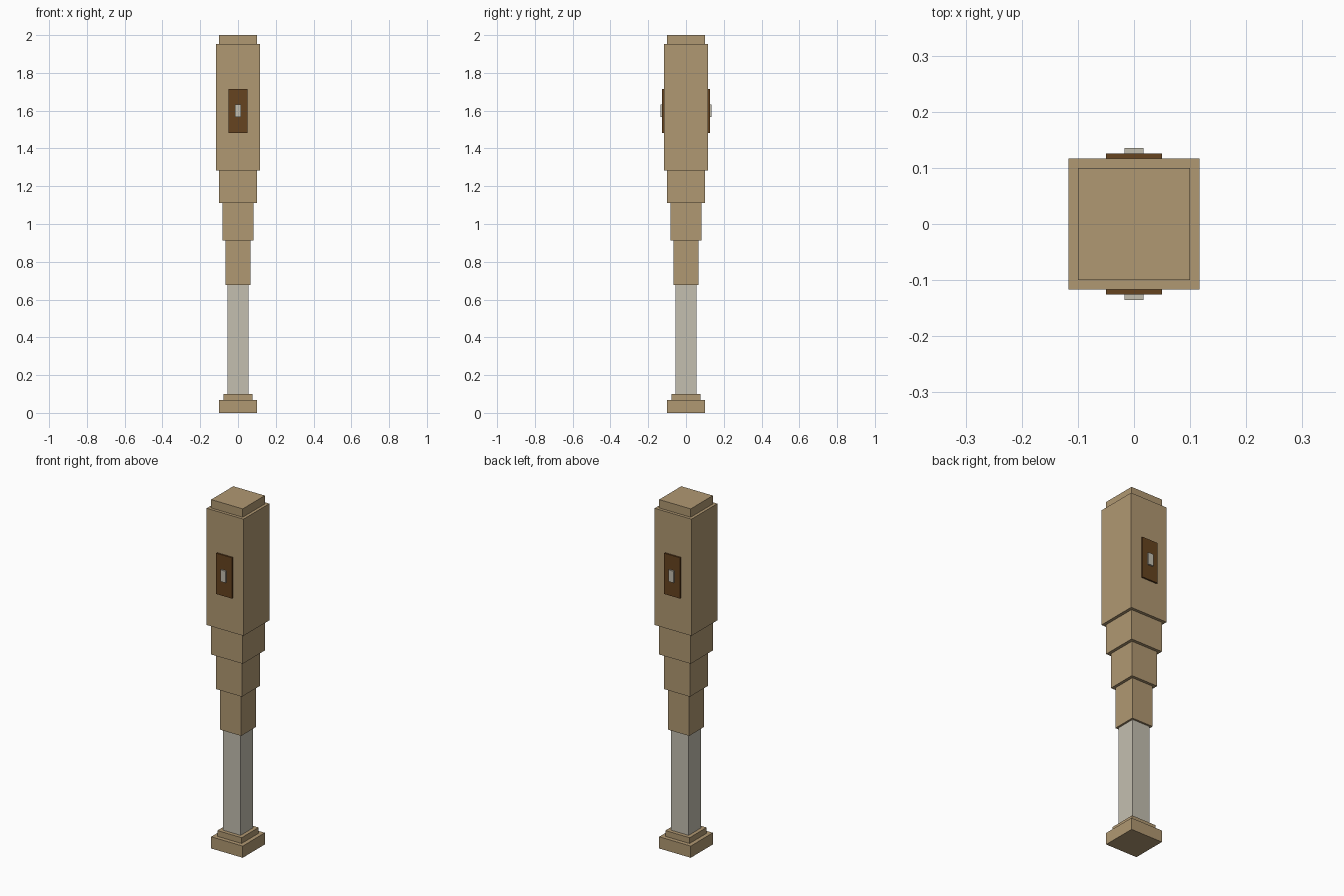
import bpy
import bmesh
from mathutils import Matrix

cube = bpy.data.objects.get("Cube")
if cube:
    bpy.data.objects.remove(cube, do_unlink=True)


def make_material(name, rgb):
    mat = bpy.data.materials.new(name)
    mat.use_nodes = True
    mat.diffuse_color = (*rgb, 1)
    mat.node_tree.nodes["Principled BSDF"].inputs["Base Color"].default_value = (*rgb, 1)
    return mat


tan = make_material("tan", (0.434, 0.314, 0.168))
stone = make_material("pale_stone", (0.552, 0.521, 0.434))
brown = make_material("dark_brown", (0.133, 0.056, 0.014))


def box(name, x, y, z, mat):
    """Box spanning the (low, high) pairs x, y and z."""
    bm = bmesh.new()
    spans = (x, y, z)
    centre = [(lo + hi) / 2 for lo, hi in spans]
    size = [hi - lo for lo, hi in spans]
    matrix = Matrix.Translation(centre) @ Matrix.Diagonal((*size, 1))
    bmesh.ops.create_cube(bm, size=1, matrix=matrix)
    mesh = bpy.data.meshes.new(name)
    bm.to_mesh(mesh)
    bm.free()
    mesh.materials.append(mat)
    obj = bpy.data.objects.new(name, mesh)
    bpy.context.collection.objects.link(obj)
    return obj


# Square column, stacked from the ground up: name, half width, top height
tiers = [
    ("base_plinth", 0.1, 0.067, tan),
    ("base_step", 0.077, 0.1, tan),
    ("shaft", 0.056, 0.677, stone),
    ("lower_tier", 0.067, 0.912, tan),
    ("middle_tier", 0.083, 1.112, tan),
    ("upper_tier", 0.1, 1.283, tan),
    ("head_block", 0.117, 1.952, tan),
    ("top_cap", 0.1, 2.0, tan),
]
bottom = 0
for name, half, top, mat in tiers:
    box(name, (-half, half), (-half, half), (bottom, top), mat)
    bottom = top

# Plaque with a small lamp on the front and back of the head
for side, sign in (("front", -1), ("back", 1)):
    def outward(inner, outer):
        return sorted((sign * inner, sign * outer))

    box(side + "_plaque", (-0.05, 0.05), outward(0.117, 0.126), (1.482, 1.716), brown)
    box(side + "_lamp", (-0.0167, 0.0167), outward(0.126, 0.135), (1.566, 1.633), stone)
